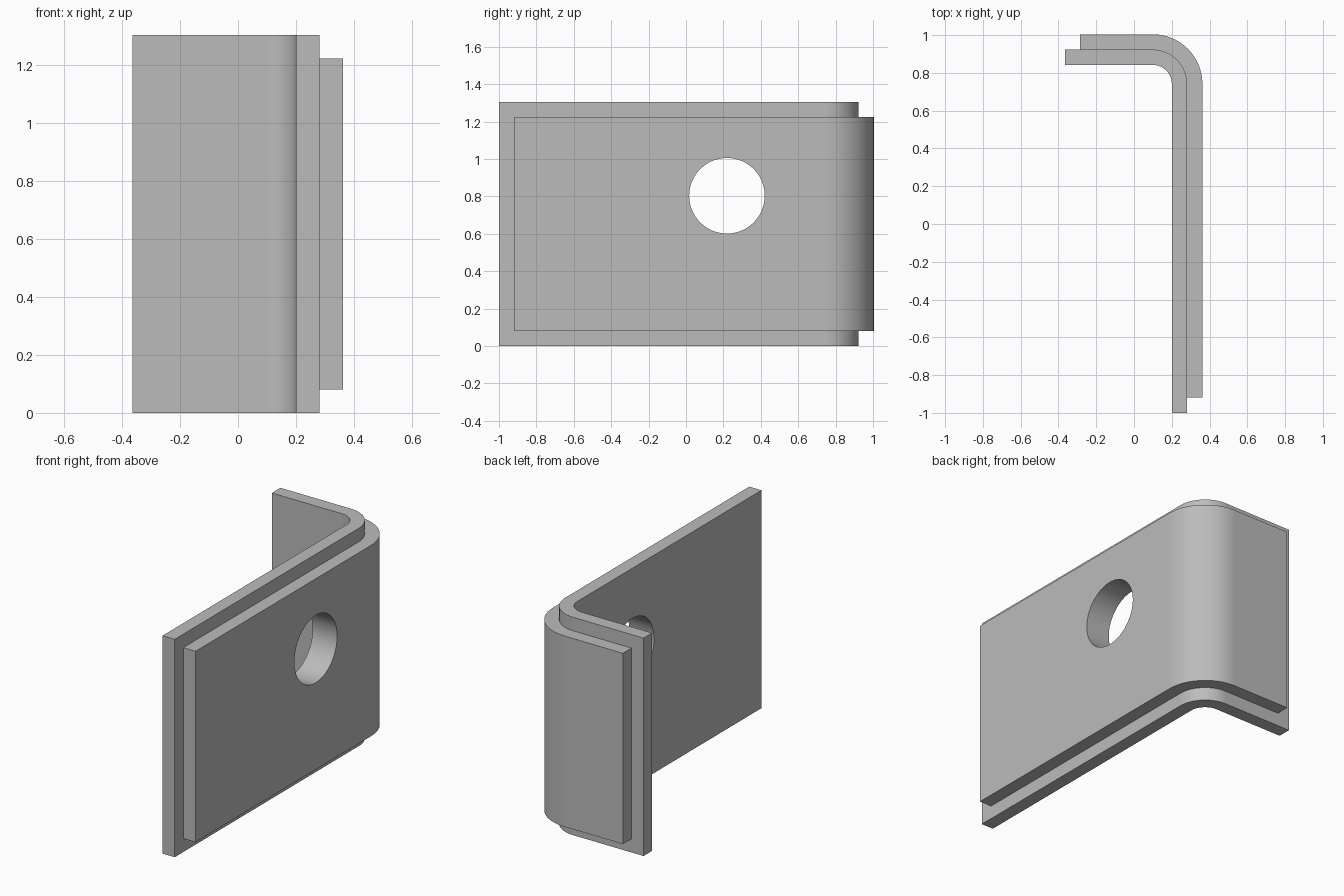
import bpy, bmesh, math

cube = bpy.data.objects.get("Cube")
if cube:
    bpy.data.objects.remove(cube)

grey = bpy.data.materials.new("plain grey")
grey.use_nodes = True
COLOUR = (0.5, 0.5, 0.5, 1)
grey.diffuse_color = COLOUR
grey.node_tree.nodes["Principled BSDF"].inputs["Base Color"].default_value = COLOUR

THICK = 0.081
BEND = (0.10, 0.742)   # shared centre of the bend
INNER_R = 0.10


def finish(bm, name):
    bmesh.ops.recalc_face_normals(bm, faces=bm.faces)
    mesh = bpy.data.meshes.new(name)
    bm.to_mesh(mesh)
    bm.free()
    obj = bpy.data.objects.new(name, mesh)
    bpy.context.collection.objects.link(obj)
    mesh.materials.append(grey)
    return obj


def bent_line(radius, front_y, end_x, steps=24):
    """Long leg, quarter bend, short leg."""
    cx, cy = BEND
    pts = [(cx + radius, front_y)]
    for i in range(steps + 1):
        a = math.pi / 2 * i / steps
        pts.append((cx + radius * math.cos(a), cy + radius * math.sin(a)))
    pts.append((end_x, cy + radius))
    return pts


def bent_plate(name, radius, front_y, end_x, z0, z1, cutter):
    inner = bent_line(radius, front_y, end_x)
    outer = bent_line(radius + THICK, front_y, end_x)
    bm = bmesh.new()
    face = bm.faces.new([bm.verts.new((x, y, z0)) for x, y in outer + inner[::-1]])
    ext = bmesh.ops.extrude_face_region(bm, geom=[face])
    top = [v for v in ext["geom"] if isinstance(v, bmesh.types.BMVert)]
    bmesh.ops.translate(bm, verts=top, vec=(0, 0, z1 - z0))
    obj = finish(bm, name)
    # Round hole through the long leg
    hole = obj.modifiers.new("hole", 'BOOLEAN')
    hole.operation = 'DIFFERENCE'
    hole.solver = 'EXACT'
    hole.object = cutter
    bpy.ops.object.select_all(action='DESELECT')
    obj.select_set(True)
    bpy.context.view_layer.objects.active = obj
    bpy.ops.object.modifier_apply(modifier=hole.name)
    bpy.ops.object.shade_smooth_by_angle(angle=math.radians(30))
    # Keep the flat legs flat beside the bend
    weighted = obj.modifiers.new("flat legs", 'WEIGHTED_NORMAL')
    weighted.keep_sharp = True
    return obj


# Cylinder used to punch the hole
bpy.ops.mesh.primitive_cylinder_add(vertices=64, radius=0.202, depth=0.6,
                                    location=(0.28, 0.219, 0.803),
                                    rotation=(0, math.pi / 2, 0))
cutter = bpy.context.object
cutter.name = "hole_cutter"

# Taller inner plate and shorter outer plate, offset around the same bend
bent_plate("inner_plate", INNER_R, -1.0, -0.365, 0.0, 1.305, cutter)
bent_plate("outer_plate", INNER_R + THICK, -0.919, -0.285, 0.081, 1.224, cutter)

bpy.data.objects.remove(cutter)
